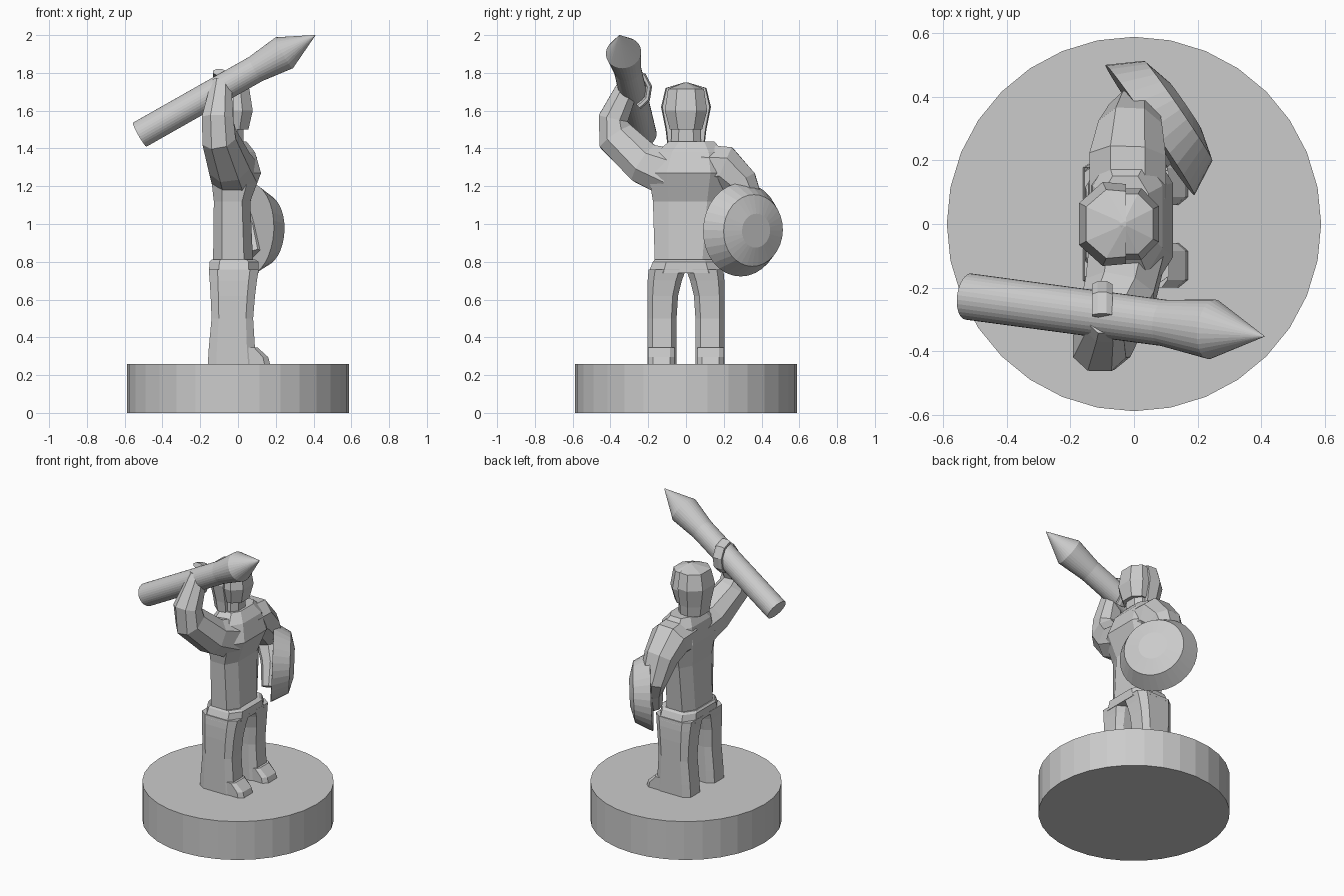
import bpy, bmesh, math
from mathutils import Vector, Matrix

stone = bpy.data.materials.new("grey stone")
stone.diffuse_color = (0.6, 0.6, 0.6, 1)


def make_object(name, bm):
    bmesh.ops.recalc_face_normals(bm, faces=bm.faces)
    me = bpy.data.meshes.new(name)
    bm.to_mesh(me)
    bm.free()
    me.materials.append(stone)
    ob = bpy.data.objects.new(name, me)
    bpy.context.collection.objects.link(ob)
    return ob


def loft(name, rings):
    """Skin a list of equal-length point rings and cap both ends."""
    bm = bmesh.new()
    rows = [[bm.verts.new(p) for p in r] for r in rings]
    n = len(rows[0])
    for a, b in zip(rows, rows[1:]):
        for i in range(n):
            j = (i + 1) % n
            bm.faces.new((a[i], a[j], b[j], b[i]))
    bm.faces.new(rows[0])
    bm.faces.new(rows[-1])
    return make_object(name, bm)


def octagon(k):
    """Unit square with corners cut; k is the half length of the flats."""
    return [(1, -k), (1, k), (k, 1), (-k, 1), (-1, k), (-1, -k), (-k, -1), (k, -1)]


def stack(name, sections, k=0.5):
    """Level sections (z, x0, x1, y0, y1) joined upward."""
    return loft(name, [[((x0 + x1) / 2 + u * (x1 - x0) / 2,
                         (y0 + y1) / 2 + v * (y1 - y0) / 2, z)
                        for u, v in octagon(k)] for z, x0, x1, y0, y1 in sections])


def limb(name, path, k=0.45):
    """Faceted tube along (centre, half width across x, half thickness)."""
    pts = [Vector(p[0]) for p in path]
    rings = []
    for i, (c, a, b) in enumerate(path):
        t = (pts[min(i + 1, len(pts) - 1)] - pts[max(i - 1, 0)]).normalized()
        side = (Vector((1, 0, 0)) - t * t.x).normalized()
        up = t.cross(side)
        rings.append([pts[i] + side * u * a + up * v * b for u, v in octagon(k)])
    return loft(name, rings)


def lathe(name, start, direction, profile, n=32):
    """Turn (distance, radius) points round an axis."""
    rot = Vector(direction).to_track_quat('Z', 'Y')
    o = Vector(start)
    return loft(name, [[o + rot @ Vector((r * math.cos(2 * math.pi * i / n),
                                          r * math.sin(2 * math.pi * i / n), d))
                        for i in range(n)] for d, r in profile])


# round plinth
lathe("base", (0, 0, 0), (0, 0, 1), [(0, 0.588), (0.26, 0.588)])

# legs and feet
for side, s in (("left", 1), ("right", -1)):
    leg = [(0.25, -0.16, 0.10, 0.05, 0.205), (0.34, -0.155, 0.09, 0.05, 0.205),
           (0.50, -0.14, 0.08, 0.05, 0.205), (0.62, -0.145, 0.09, 0.042, 0.205),
           (0.70, -0.15, 0.10, 0.022, 0.203), (0.76, -0.155, 0.11, 0.0, 0.198)]
    foot = [(0.25, 0.0, 0.172, 0.06, 0.2), (0.295, 0.0, 0.16, 0.06, 0.2),
            (0.345, 0.0, 0.105, 0.06, 0.2)]
    for part, secs in (("leg", leg), ("foot", foot)):
        stack(side + "_" + part, [(z, a, b, *sorted((s * c, s * d)))
                                  for z, a, b, c, d in secs], 0.65)

# hips and torso
stack("hips", [(0.74, -0.155, 0.11, -0.2, 0.2), (0.80, -0.15, 0.108, -0.175, 0.175),
               (0.812, -0.14, 0.09, -0.165, 0.16)], 0.6)
stack("torso", [(0.79, -0.132, 0.08, -0.165, 0.158), (1.12, -0.128, 0.065, -0.175, 0.195),
                (1.27, -0.145, 0.122, -0.2, 0.225), (1.38, -0.13, 0.09, -0.155, 0.2),
                (1.437, -0.10, 0.045, -0.09, 0.15)], 0.55)

# neck, face and helmet
stack("neck", [(1.40, -0.10, 0.03, -0.08, 0.08), (1.53, -0.10, 0.03, -0.075, 0.075)])
stack("face", [(1.50, -0.13, 0.055, -0.085, 0.085), (1.60, -0.14, 0.078, -0.112, 0.112),
               (1.715, -0.13, 0.06, -0.095, 0.095), (1.75, -0.04, -0.03, -0.005, 0.005)])
# back shell with a flat front edge beside the face
half = [(0, -0.55), (-0.5, -1), (-1, -0.5), (-1, 0.5), (-0.5, 1), (0, 0.95)]
half[0] = (0, -0.95)
loft("helmet", [[(-0.025 + u * d, v * w, z) for u, v in half]
                for z, d, w in ((1.43, 0.115, 0.10), (1.50, 0.125, 0.108),
                                (1.62, 0.147, 0.132), (1.72, 0.125, 0.108),
                                (1.75, 0.01, 0.008))])

# raised arm carrying the launcher
limb("raised_arm", [((-0.02, -0.08, 1.27), 0.12, 0.13), ((-0.045, -0.22, 1.32), 0.11, 0.11),
                    ((-0.10, -0.37, 1.46), 0.09, 0.10), ((-0.108, -0.385, 1.56), 0.083, 0.078),
                    ((-0.092, -0.315, 1.71), 0.058, 0.06), ((-0.092, -0.30, 1.76), 0.045, 0.045)])
arc = [math.radians(a) for a in (-70, -30, 10, 50, 95)]
limb("gripping_fingers", [((-0.10, -0.28 + 0.085 * math.cos(a), 1.71 + 0.095 * math.sin(a)),
                           0.032, 0.017) for a in arc])

# launcher tube with flared warhead
lathe("launcher", (-0.52, -0.228, 1.473), (0.93, -0.125, 0.527),
      [(0, 0.073), (0.71, 0.073), (0.885, 0.094), (1.076, 0.001)])

# lowered arm behind the shield
limb("shield_arm", [((-0.02, 0.08, 1.30), 0.12, 0.12), ((-0.02, 0.20, 1.30), 0.12, 0.115),
                    ((-0.012, 0.285, 1.215), 0.10, 0.095), ((0.0, 0.345, 1.08), 0.08, 0.072),
                    ((0.05, 0.285, 0.97), 0.06, 0.058), ((0.085, 0.215, 0.84), 0.045, 0.045)])

# round shield
lathe("shield", (0.05, 0.295, 0.97), (0.826, 0.564, -0.04),
      [(0, 0.248), (0.108, 0.19), (0.135, 0.09)])
